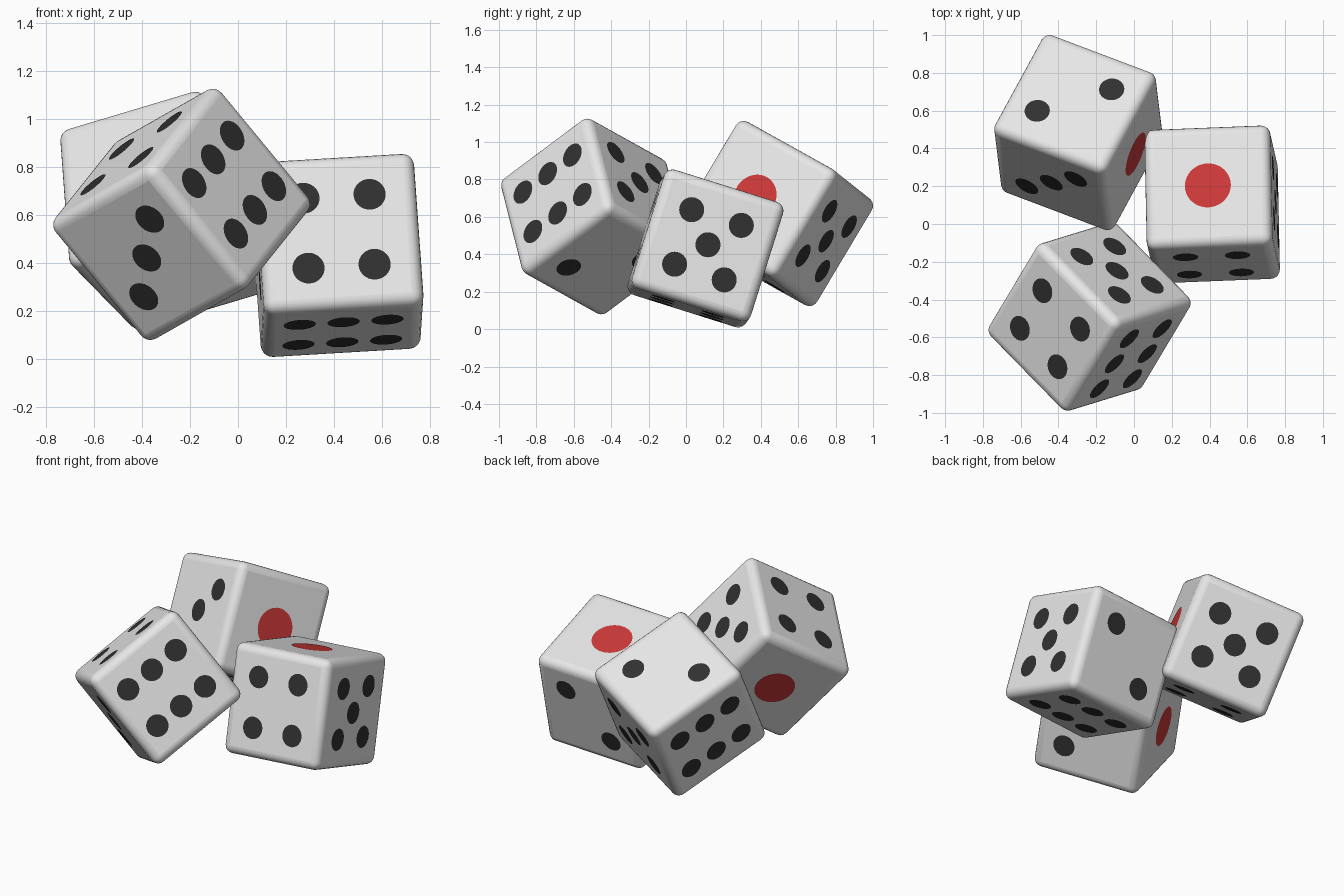
import bpy, bmesh
from mathutils import Matrix, Vector

if "Cube" in bpy.data.objects:
    bpy.data.objects.remove(bpy.data.objects["Cube"])

HALF, ROUND = 0.334, 0.05            # half edge length, edge rounding
PX, PY, PZ, P6 = 0.138, 0.139, 0.153, 0.183   # pip spacing along each axis
R_PIP, R_ONE = 0.067, 0.122


def material(name, rgb):
    m = bpy.data.materials.new(name)
    m.diffuse_color = (*rgb, 1)
    m.use_nodes = True
    m.node_tree.nodes["Principled BSDF"].inputs["Base Color"].default_value = m.diffuse_color
    return m


MATS = [material("white_plastic", (0.80, 0.80, 0.80)),
        material("black_pip", (0.03, 0.03, 0.03)),
        material("red_pip", (0.60, 0.04, 0.04))]

# pips per face: (outward normal, lattice points on that face)
S = (-1, 1)
FACES = [
    ((0, 0, 1), [(0, 0, 0)]),                                                # one
    ((0, 1, 0), [(s * PX, 0, s * PZ) for s in S]),                           # two
    ((-1, 0, 0), [(0, s * PY, s * PZ) for s in (-1, 0, 1)]),                 # three
    ((0, -1, 0), [(s * PX, 0, t * PZ) for s in S for t in S]),               # four
    ((1, 0, 0), [(0, s * PY, t * PZ) for s in S for t in S] + [(0, 0, 0)]),  # five
    ((0, 0, -1), [(s * P6, t * PY, 0) for s in (-1, 0, 1) for t in S]),      # six
]


def make_die(name, centre, five, two, one):
    bm = bmesh.new()
    # rounded cube body: flat sides, smooth edges
    bmesh.ops.create_cube(bm, size=2 * HALF)
    bmesh.ops.bevel(bm, geom=bm.edges[:], offset=ROUND, segments=5,
                    profile=0.5, affect='EDGES')
    bm.normal_update()
    for f in bm.faces:
        f.smooth = max(abs(c) for c in f.normal) < 0.999
    # painted pips as thin discs just above each side
    for n, points in FACES:
        n = Vector(n)
        turn = n.to_track_quat('Z', 'Y').to_matrix().to_4x4()
        single = len(points) == 1
        for p in points:
            place = Matrix.Translation(Vector(p) + n * (HALF + 0.002)) @ turn
            disc = bmesh.ops.create_circle(bm, cap_ends=True, segments=40,
                                           radius=R_ONE if single else R_PIP,
                                           matrix=place)
            f = disc["verts"][0].link_faces[0]
            f.normal_update()
            if f.normal.dot(n) < 0:
                f.normal_flip()
            f.material_index = 2 if single else 1
    me = bpy.data.meshes.new(name)
    bm.to_mesh(me)
    bm.free()
    for m in MATS:
        me.materials.append(m)
    ob = bpy.data.objects.new(name, me)
    bpy.context.collection.objects.link(ob)
    # pose from the directions of the five, two and one sides, squared up
    rot = Matrix((five, two, one)).transposed()
    for _ in range(8):
        rot = (rot + rot.inverted().transposed()) * 0.5
    ob.matrix_world = Matrix.Translation(centre) @ rot.to_4x4()
    return ob


make_die("right_die", (0.414, 0.104, 0.431),
         (0.99, 0.03, 0.06), (-0.03, 0.955, -0.30), (-0.07, 0.30, 0.95))
make_die("front_die", (-0.235, -0.490, 0.602),
         (0.439, 0.737, 0.556), (0.615, 0.195, -0.763), (-0.655, 0.677, -0.385))
make_die("back_die", (-0.294, 0.484, 0.618),
         (0.43, 0.79, -0.44), (-0.063, 0.512, 0.857), (0.90, -0.34, 0.27))
